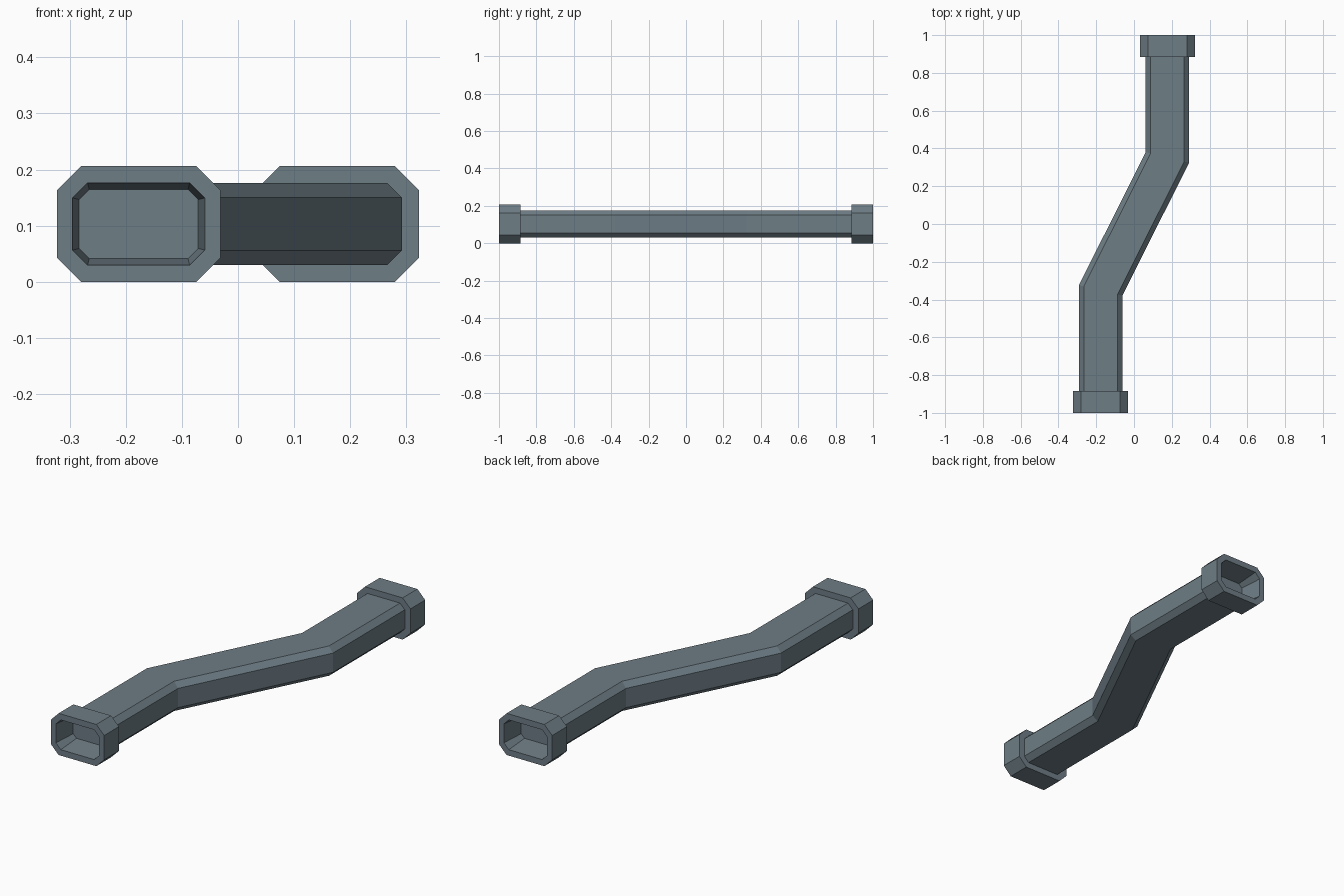
import bpy, bmesh
from mathutils import Vector

if "Cube" in bpy.data.objects:
    bpy.data.objects.remove(bpy.data.objects["Cube"])

Z = 0.103            # centre height
X = 0.177            # sideways offset of each pipe end

steel = bpy.data.materials.new("slate grey metal")
steel.diffuse_color = (0.155, 0.205, 0.235, 1)
steel.use_nodes = True
steel.node_tree.nodes["Principled BSDF"].inputs["Base Color"].default_value = steel.diffuse_color


def ring(bm, cx, y, hw, hh, c, skew=0.0):
    """Chamfered rectangle facing y; skew mitres it along y."""
    pts = [(hw, -hh + c), (hw, hh - c), (hw - c, hh), (c - hw, hh),
           (-hw, hh - c), (-hw, c - hh), (c - hw, -hh), (hw - c, -hh)]
    return [bm.verts.new((cx + px, y + px * skew, Z + pz)) for px, pz in pts]


def loft(name, rings, cap_first=False):
    """Skin a list of rings into one flat-shaded object."""
    bm = bmesh.new()
    loops = [ring(bm, *r) for r in rings]
    for a, b in zip(loops, loops[1:]):
        for i in range(8):
            j = (i + 1) % 8
            bm.faces.new((a[i], a[j], b[j], b[i]))
    if cap_first:
        bm.faces.new(loops[0])
    bmesh.ops.recalc_face_normals(bm, faces=bm.faces)
    # open shells: make the outer skin point away from the pipe
    probe = max(bm.faces, key=lambda f: f.calc_center_median().z)
    if probe.normal.z < 0:
        bmesh.ops.reverse_faces(bm, faces=bm.faces)
    me = bpy.data.meshes.new(name)
    bm.to_mesh(me)
    bm.free()
    me.materials.append(steel)
    ob = bpy.data.objects.new(name, me)
    bpy.context.collection.objects.link(ob)
    return ob


# S-bent pipe with mitred bends
tube = (0.115, 0.0735, 0.026)
loft("pipe", [(-X, -0.885, *tube), (-X, -0.352, *tube, -0.24),
              (X, 0.352, *tube, -0.24), (X, 0.885, *tube)])

# End collars with a tapered blind socket
for s, name in ((-1, "front_collar"), (1, "back_collar")):
    loft(name, [(s * X, s * 0.882, 0.106, 0.0615, 0.018),
                (s * X, s * 1.0, 0.118, 0.0735, 0.027),
                (s * X, s * 1.0, 0.146, 0.103, 0.043),
                (s * X, s * 0.885, 0.146, 0.103, 0.043),
                (s * X, s * 0.885, *tube)], cap_first=True)
